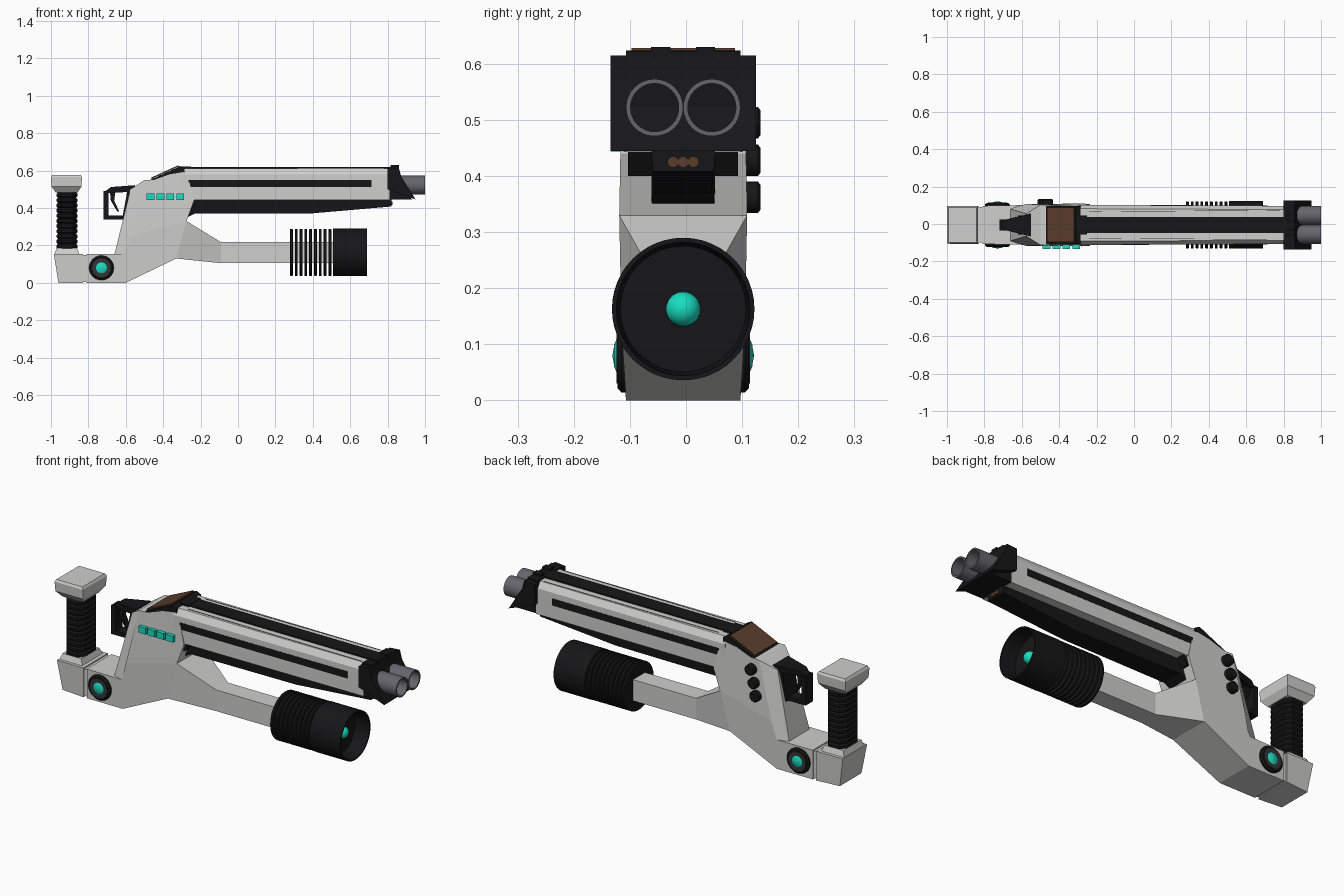
import bpy, bmesh, math
from mathutils import Vector

if "Cube" in bpy.data.objects:
    bpy.data.objects.remove(bpy.data.objects["Cube"])

YOFF = -0.005  # the body sits slightly off centre because of the side buttons


def material(name, col):
    m = bpy.data.materials.new(name)
    m.diffuse_color = (*col, 1)
    m.use_nodes = True
    m.node_tree.nodes["Principled BSDF"].inputs["Base Color"].default_value = m.diffuse_color
    return m


WHITE = material("light_grey", (0.62, 0.62, 0.61))
BLACK = material("black", (0.008, 0.008, 0.009))
STEEL = material("steel_grey", (0.13, 0.13, 0.15))
DARK = material("dark_grey", (0.035, 0.035, 0.04))
BROWN = material("brown", (0.10, 0.045, 0.025))
TEAL = material("teal", (0.01, 0.72, 0.53))


def loft(name, rings, mat, smooth=False, closed=False):
    """Skin equal rings of points; cap the ends, or join last ring to first."""
    bm = bmesh.new()
    vs = [[bm.verts.new(Vector(p) + Vector((0, YOFF, 0))) for p in r] for r in rings]
    n = len(rings[0])
    pairs = list(zip(vs, vs[1:]))
    if closed:
        pairs.append((vs[-1], vs[0]))
    for a, b in pairs:
        for i in range(n):
            j = (i + 1) % n
            bm.faces.new((a[i], a[j], b[j], b[i]))
    if not closed:
        bm.faces.new(vs[0])
        bm.faces.new(vs[-1])
    bmesh.ops.recalc_face_normals(bm, faces=bm.faces)
    me = bpy.data.meshes.new(name)
    bm.to_mesh(me)
    bm.free()
    me.materials.append(mat)
    ob = bpy.data.objects.new(name, me)
    bpy.context.collection.objects.link(ob)
    if smooth:
        bpy.context.view_layer.objects.active = ob
        bpy.ops.object.select_all(action='DESELECT')
        ob.select_set(True)
        bpy.ops.object.shade_smooth_by_angle()
    return ob


def prism(name, pts, mat):
    """Side profile of (x, z, half width)."""
    return loft(name, [[(x, s * w, z) for x, z, w in pts] for s in (-1, 1)], mat)


def flat(name, w, pts, mat):
    return prism(name, [(x, z, w) for x, z in pts], mat)


def box(name, x0, x1, y0, y1, z0, z1, mat):
    return loft(name, [[(x, y0, z0), (x, y1, z0), (x, y1, z1), (x, y0, z1)] for x in (x0, x1)], mat)


def lathe(name, axis, c, prof, mat, n=40, closed=False):
    """Turn a profile of (position along axis, radius) about x or y through c."""
    rings = []
    for t, r in prof:
        ring = []
        for i in range(n):
            a = 2 * math.pi * i / n
            u, v = r * math.cos(a), r * math.sin(a)
            ring.append((t, c[0] + u, c[1] + v) if axis == 'x' else (c[0] + u, t, c[1] + v))
        rings.append(ring)
    return loft(name, rings, mat, True, closed)


def dome(name, axis, c, t, r, mat):
    prof = [(t - r * math.cos(math.pi * i / 14), r * math.sin(math.pi * i / 14) + 1e-4) for i in range(15)]
    return lathe(name, axis, c, prof, mat, 24)


# Main body
prism("body_lower", [(-0.81, 0, .102), (-0.60, 0, .102), (-0.33, .13, .11), (-0.275, .33, .114),
                     (-0.575, .25, .112), (-0.60, .155, .106), (-0.81, .155, .102)], WHITE)
prism("body_upper", [(-0.575, .25, .112), (-0.275, .33, .114), (-0.235, .44, .112), (-0.27, .58, .105),
                     (-0.31, .60, .10), (-0.45, .55, .105), (-0.50, .55, .108)], WHITE)
prism("body_rear", [(-0.66, .155, .085), (-0.60, .155, .106), (-0.575, .25, .112), (-0.50, .55, .108),
                    (-0.575, .50, .06)], WHITE)

# Arm to the front grip
prism("arm_neck", [(-0.33, .13, .11), (-0.09, .105, .05), (-0.09, .217, .05), (-0.275, .33, .114)], WHITE)
flat("arm", .05, [(-0.09, .105), (0.52, .105), (0.52, .217), (-0.09, .217)], WHITE)

# Front grip: cup with a lamp, and thin ribs
G = (0, 0.163)
lathe("grip_cup", 'x', G, [(.508, .127), (.69, .127), (.69, .119), (.61, .112)], BLACK, 48)
dome("grip_lamp", 'x', G, .615, .031, TEAL)
for i in range(9):
    x = .278 + i * .0257
    lathe("grip_rib", 'x', G, [(x, .123), (x + .002, .126), (x + .013, .126), (x + .015, .123)], BLACK, 48)

# Rear base block with a seam and the upright handle
flat("base_seam", .095, [(-0.84, .005), (-0.80, .005), (-0.80, .148), (-0.84, .148)], WHITE)
prism("base_block", [(-0.96, 0, .09), (-0.83, 0, .102), (-0.83, .155, .102), (-0.985, .155, .102)], WHITE)


def octagon(cx, hx, hy, z):
    k = .55
    return [(cx + a * hx, b * hy, z) for a, b in
            ((1, k), (k, 1), (-k, 1), (-1, k), (-1, -k), (-k, -1), (k, -1), (1, -k))]


def rect(cx, hx, hy, z):
    return [(cx + a * hx, b * hy, z) for a, b in ((1, 1), (-1, 1), (-1, -1), (1, -1))]


loft("handle_collar", [rect(-.915, .068, .088, .15), rect(-.915, .055, .075, .185)], WHITE)
ribs = []
for i in range(11):
    z = .18 + i * .0275
    ribs += [octagon(-.914, .049, .07, z), octagon(-.914, .056, .078, z + .007),
             octagon(-.914, .056, .078, z + .020)]
loft("handle_grip", ribs + [octagon(-.914, .049, .07, .4825)], BLACK)
loft("handle_cap", [rect(-.916, .058, .07, .482), rect(-.917, .08, .097, .515),
                    rect(-.917, .083, .10, .565), rect(-.917, .076, .094, .577)], WHITE)

# Side lamps and rows of buttons
for s in (-1, 1):
    K = (-.73, .08)
    lathe("lamp_ring", 'y', K, [(s * .09, .066), (s * .11, .066), (s * .117, .058), (s * .117, .05)], BLACK)
    lathe("lamp_bezel", 'y', K, [(s * .10, .052), (s * .119, .05), (s * .119, .036)], DARK)
    dome("lamp", 'y', K, s * .095, .031, TEAL).scale = (1, 1, 1)
    lathe("lamp_lens", 'y', K, [(s * .11, .03), (s * .119, .029), (s * .123, .02), (s * .125, .004)], TEAL)
for i in range(4):
    x = -.468 + i * .053
    box("teal_button", x - .021, x + .021, -.129, -.105, .444, .477, TEAL)
for x, z in ((-.46, .495), (-.477, .428), (-.488, .362)):
    lathe("round_button", 'y', (x, z), [(.10, .028), (.133, .028), (.138, .022)], BLACK, 20)

# Long upper housing with side slots, top strip and dark underside
loft("upper_housing", [[(x, w, .443), (x, w, .58), (x, w - .02, .612), (x, .02 - w, .612), (x, -w, .58),
                        (x, -w, .443)] for x, w in ((-.30, .107), (.81, .102))], WHITE)
for s in (-1, 1):
    loft("side_slot", [[(x, s * w, z) for z in (.513, .55) for w in (v, v + .004)][:2]
                       + [(x, s * (v + .004), .55), (x, s * v, .55)]
                       for x, v in ((-.265, .103), (.715, .10))], BLACK)
    loft("top_groove", [[(x, s * (w - .002), .605), (x, s * w, .605), (x, s * w, .6135), (x, s * (w - .002), .6135)]
                        for x, w in ((-.24, .072), (.78, .079))], DARK)
box("top_strip", -.30, .82, -.042, .042, .59, .619, BLACK)
prism("underside", [(-.29, .34, .056), (-.23, .37, .056), (.38, .37, .05), (.82, .408, .054), (.82, .46, .058),
                    (-.29, .46, .058)], BLACK)
flat("underside_lip", .098, [(-.26, .40), (-.24, .40), (-.21, .444), (-.26, .444)], BLACK)
for y in (-.018, 0, .018):
    lathe("guide_rod", 'x', (y, .425), [(.75, .010), (.826, .010)], BROWN, 16)

# Brown sight plate in a black frame
flat("plate_frame", .102, [(-.475, .548), (-.31, .624), (-.285, .612), (-.285, .58), (-.45, .53)], BLACK)
flat("brown_plate", .092, [(-.462, .556), (-.318, .6225), (-.32, .6285), (-.465, .562)], BROWN)
box("plate_latch", -.32, -.25, -.05, .05, .58, .621, BLACK)

# Muzzle block and twin hollow barrels
flat("muzzle_block", .13, [(.80, .61), (.86, .615), (.872, .57), (.95, .445), (.80, .50)], BLACK)
flat("muzzle_top", .102, [(.80, .60), (.86, .60), (.86, .622), (.80, .618)], BLACK)
flat("muzzle_core", .10, [(.79, .445), (.93, .445), (.87, .56), (.79, .56)], BLACK)
for s in (-1, 1):
    y = s * .051
    box("muzzle_lug", .815, .862, s * .04 - .017, s * .04 + .017, .61, .63, BLACK)
    lathe("barrel", 'x', (y, .522), [(.82, .051), (1.0, .051), (1.0, .043), (.82, .043)], STEEL, 32, True)
    lathe("bore", 'x', (y, .522), [(.83, .044), (.90, .044)], BLACK, 32)

# Trigger guard and trigger
prism("guard_top", [(-.715, .485, .016), (-.68, .512, .03), (-.55, .522, .062), (-.55, .488, .062),
                    (-.69, .48, .022)], BLACK)
flat("guard_back", .03, [(-.718, .49), (-.693, .49), (-.693, .36), (-.718, .338)], BLACK)
flat("guard_bottom", .03, [(-.718, .338), (-.60, .338), (-.60, .36), (-.693, .36)], BLACK)
flat("trigger", .015, [(-.685, .49), (-.68, .44), (-.645, .38), (-.635, .38), (-.662, .44), (-.655, .49)], BLACK)
flat("trigger_mount", .05, [(-.62, .34), (-.59, .34), (-.56, .50), (-.59, .50)], BLACK)
